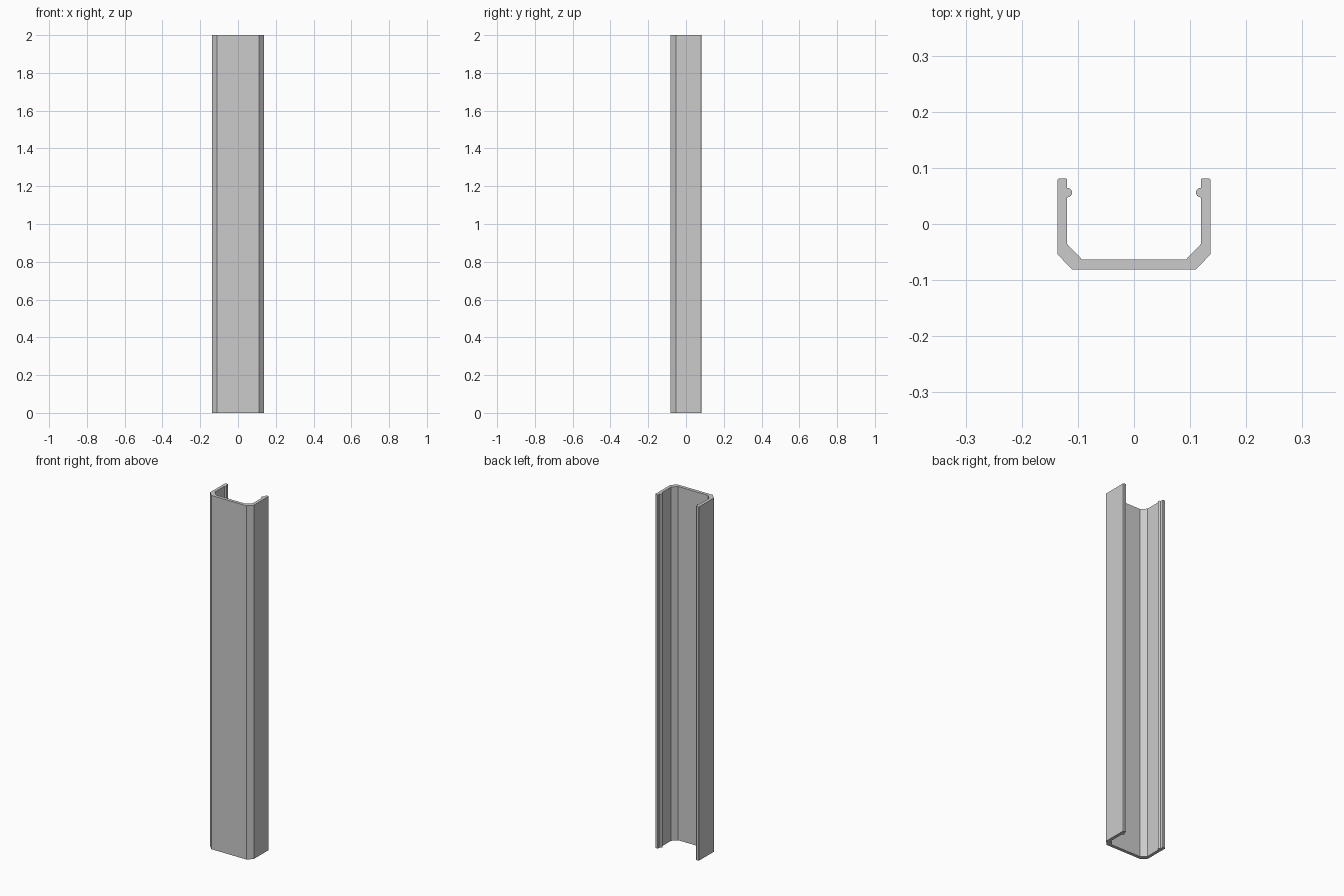
import bpy, bmesh, math

cube = bpy.data.objects.get("Cube")
if cube:
    bpy.data.objects.remove(cube, do_unlink=True)

LENGTH = 2.0
BEAD_X, BEAD_Y, BEAD_R = 0.119, 0.056, 0.0085
STEPS = 12

grey = bpy.data.materials.new("plain grey")
grey.use_nodes = True
colour = (0.6, 0.6, 0.6, 1)
grey.diffuse_color = colour
grey.node_tree.nodes["Principled BSDF"].inputs["Base Color"].default_value = colour

# Half of the channel section: outer wall up, rounded lip, then down the inside
half = [(0.110, -0.081), (0.1365, -0.054), (0.1365, 0.079),
        (0.1345, 0.081), (0.121, 0.081), (0.119, 0.079)]
# Snap bead bulging inward from the wall
for i in range(STEPS + 1):
    a = math.pi / 2 + math.pi * i / STEPS
    half.append((BEAD_X + BEAD_R * math.cos(a), BEAD_Y + BEAD_R * math.sin(a)))
half += [(0.119, -0.036), (0.093, -0.063)]

# Mirror the half into a closed outline and extrude it upright
outline = half + [(-x, y) for x, y in reversed(half)]
bm = bmesh.new()
base = bm.faces.new([bm.verts.new((x, y, 0)) for x, y in outline])
result = bmesh.ops.extrude_face_region(bm, geom=[base], use_keep_orig=True)
top = [v for v in result["geom"] if isinstance(v, bmesh.types.BMVert)]
bmesh.ops.translate(bm, verts=top, vec=(0, 0, LENGTH))
bmesh.ops.recalc_face_normals(bm, faces=bm.faces)

mesh = bpy.data.meshes.new("channel_rail")
bm.to_mesh(mesh)
bm.free()
mesh.materials.append(grey)
rail = bpy.data.objects.new("channel_rail", mesh)
bpy.context.collection.objects.link(rail)

# Smooth beads, crisp channel edges
bpy.context.view_layer.objects.active = rail
rail.select_set(True)
bpy.ops.object.shade_smooth_by_angle(angle=math.radians(30))
